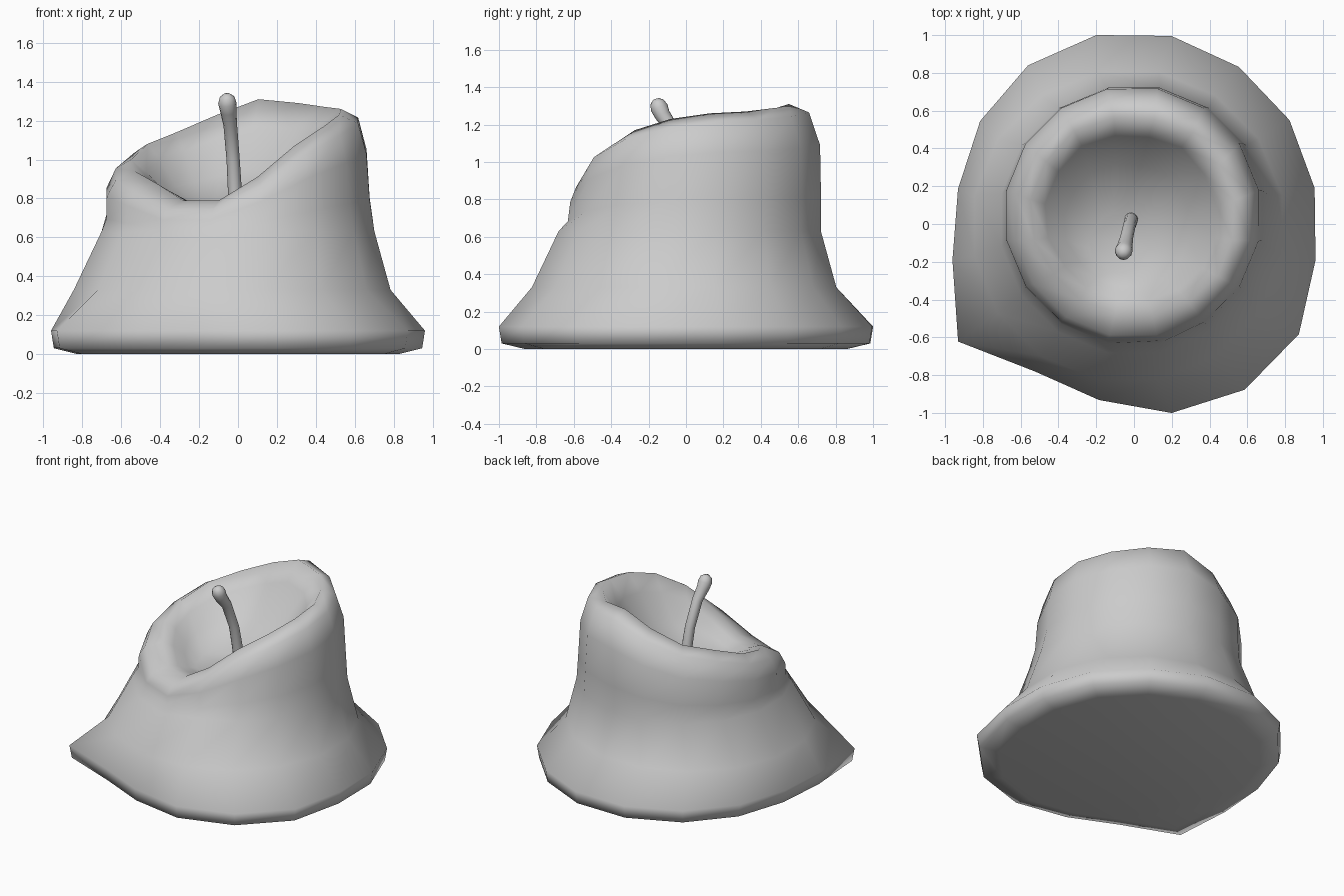
import bpy, bmesh, math
from mathutils import Vector

if "Cube" in bpy.data.objects:
    bpy.data.objects.remove(bpy.data.objects["Cube"])

N = 16
ANGLES = [math.radians(11.25 + 22.5 * i) for i in range(N)]
# per-side data, counter-clockwise from +x
FOOT = [0.975, 0.99, 1.0, 1.015, 1.02, 1.01, 0.98, 0.95, 0.98, 1.12, 0.94, 0.95, 1.02, 1.055, 1.05, 0.98]
CREST_R = [0.54, 0.54, 0.56, 0.54, 0.55, 0.57, 0.56, 0.56, 0.54, 0.51, 0.51, 0.50, 0.51, 0.52, 0.53, 0.53]
CREST_Z = [1.26, 1.27, 1.29, 1.31, 1.23, 1.14, 1.08, 1.0, 0.94, 0.88, 0.79, 0.79, 0.91, 1.07, 1.17, 1.23]
POOL_Z = 0.74


def ring(bm, radii, zs, cx=0.0, cy=0.0):
    return [bm.verts.new((cx + r * math.cos(a), cy + r * math.sin(a), z))
            for a, r, z in zip(ANGLES, radii, zs)]


def finish(name, bm, angle):
    bmesh.ops.recalc_face_normals(bm, faces=bm.faces[:])
    me = bpy.data.meshes.new(name)
    bm.to_mesh(me)
    bm.free()
    ob = bpy.data.objects.new(name, me)
    bpy.context.collection.objects.link(ob)
    bpy.ops.object.select_all(action='DESELECT')
    ob.select_set(True)
    bpy.context.view_layer.objects.active = ob
    bpy.ops.object.shade_smooth_by_angle(angle=math.radians(angle))
    return ob


def bridge(bm, rings):
    for a, b in zip(rings, rings[1:]):
        n = len(a)
        for i in range(n):
            j = (i + 1) % n
            bm.faces.new((a[i], a[j], b[j], b[i]))


def pool(t):
    return [POOL_Z + t * (z - POOL_Z) for z in CREST_Z]


# Melted wax body: flared foot, leaning rounded rim and hollow pool
bm = bmesh.new()
low = [min(1.0, (1.31 - z) / 0.5) for z in CREST_Z]
rim_z = [z - 0.045 for z in CREST_Z]
shoulder_z = [z - 0.22 + 0.12 * t for z, t in zip(CREST_Z, low)]
neck_z = [0.60 + 0.45 * (z - 0.60) for z in shoulder_z]
waist_z = [min(0.63, z - 0.05) for z in neck_z]
rings = [
    ring(bm, [r * 0.86 for r in FOOT], [0.005] * N),
    ring(bm, [r * 0.985 for r in FOOT], [0.03] * N),
    ring(bm, FOOT, [0.12] * N),
    ring(bm, [0.83] * N, [0.33] * N, -0.03, -0.01),
    ring(bm, [0.715] * N, waist_z, 0.0, 0.02),
    ring(bm, [0.69] * N, neck_z, 0.0, 0.045),
    ring(bm, [0.685 - 0.01 * t for t in low], shoulder_z, -0.01, 0.045),
    ring(bm, [0.635] * N, rim_z, -0.005, 0.035),
    ring(bm, CREST_R, CREST_Z, 0.0, 0.02),
    ring(bm, [r * 0.84 for r in CREST_R], pool(0.76), -0.01, 0.015),
    ring(bm, [r * 0.62 for r in CREST_R], pool(0.36), -0.03, -0.02),
    ring(bm, [0.16] * N, pool(0.06), -0.08, -0.1),
]
# stand the underside on the ground
for v in rings[0]:
    v.co.z = 0.0
bridge(bm, rings)
bm.faces.new(rings[0])
bm.faces.new(rings[-1])
finish("wax_body", bm, 85)

# Wick: bent tube with a bulbous burnt tip
bm = bmesh.new()
path = [(-0.015, 0.03, 0.72, 0.036), (-0.015, 0.02, 0.82, 0.036), (-0.025, -0.01, 1.0, 0.034),
        (-0.04, -0.075, 1.18, 0.035), (-0.05, -0.125, 1.25, 0.042), (-0.055, -0.143, 1.29, 0.047),
        (-0.056, -0.155, 1.32, 0.038), (-0.057, -0.16, 1.337, 0.016)]
pts = [Vector(p[:3]) for p in path]
tube = []
for i, p in enumerate(pts):
    d = pts[min(i + 1, len(pts) - 1)] - pts[max(i - 1, 0)]
    q = Vector((0, 0, 1)).rotation_difference(d)
    tube.append([bm.verts.new(p + q @ Vector((path[i][3] * math.cos(k * math.tau / 12),
                                              path[i][3] * math.sin(k * math.tau / 12), 0)))
                 for k in range(12)])
bridge(bm, tube)
bm.faces.new(tube[0])
bm.faces.new(tube[-1])
finish("wick", bm, 60)
